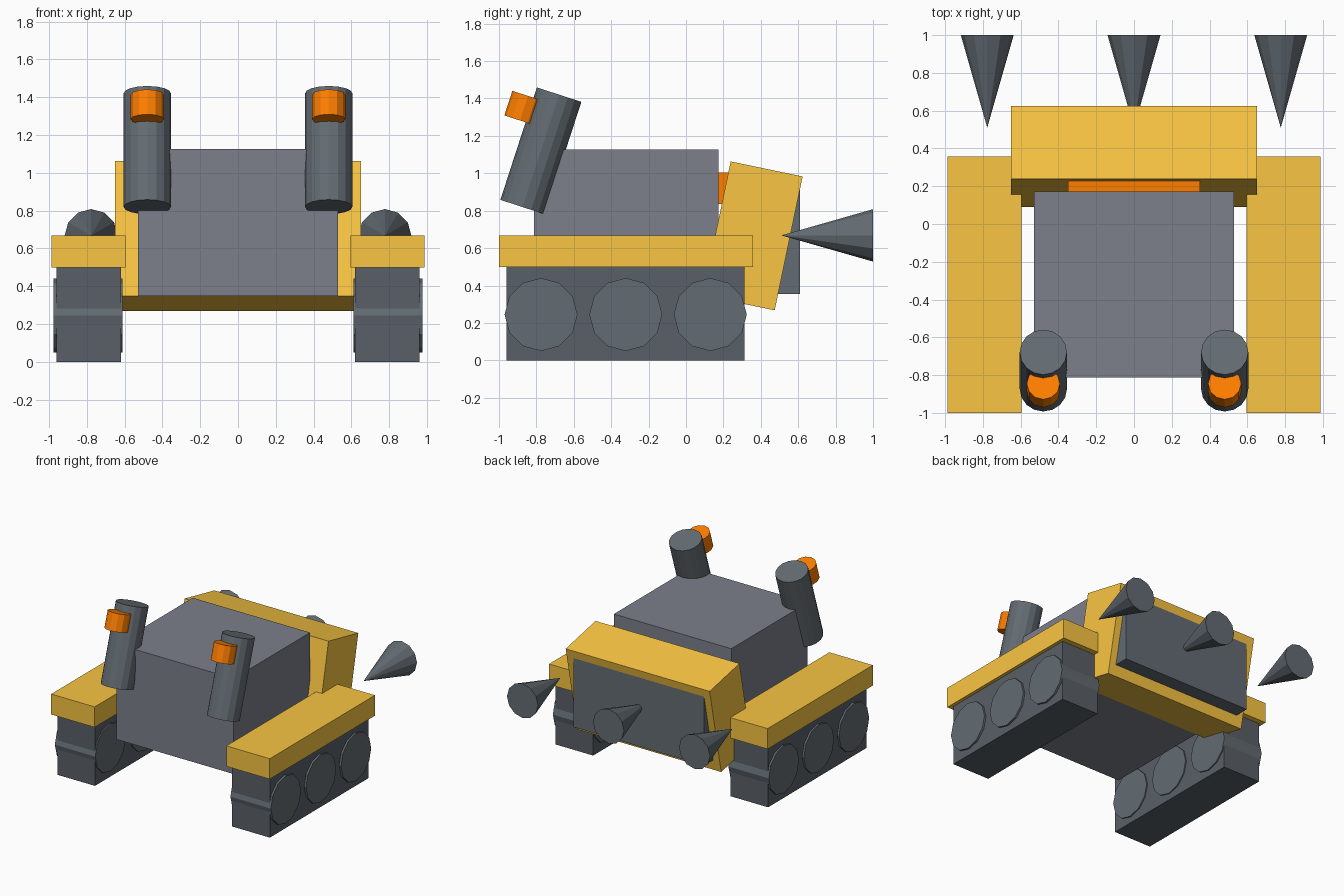
import bpy
from math import radians

if "Cube" in bpy.data.objects:
    bpy.data.objects.remove(bpy.data.objects["Cube"])


def material(name, rgb):
    m = bpy.data.materials.new(name)
    m.diffuse_color = (*rgb, 1)
    m.use_nodes = True
    m.node_tree.nodes["Principled BSDF"].inputs["Base Color"].default_value = m.diffuse_color
    return m


YELLOW = material("yellow_paint", (0.95, 0.56, 0.055))
ORANGE = material("orange_paint", (1.0, 0.21, 0.0))
HULL_GREY = material("hull_grey", (0.20, 0.215, 0.255))
TRACK_GREY = material("track_grey", (0.10, 0.115, 0.135))
STEEL = material("dark_steel", (0.125, 0.15, 0.17))


def finish(name, mat):
    ob = bpy.context.object
    ob.name = name
    ob.data.materials.append(mat)
    return ob


def box(name, lo, hi, mat, tilt=0):
    mid = [(a + b) / 2 for a, b in zip(lo, hi)]
    bpy.ops.mesh.primitive_cube_add(size=1, location=mid, rotation=(radians(tilt), 0, 0))
    ob = finish(name, mat)
    ob.scale = [b - a for a, b in zip(lo, hi)]
    return ob


def cylinder(name, sides, r, depth, loc, rot, mat):
    bpy.ops.mesh.primitive_cylinder_add(vertices=sides, radius=r, depth=depth,
                                        location=loc, rotation=[radians(a) for a in rot])
    return finish(name, mat)


def spike(name, x):
    # tip points towards -y, base at the rear
    bpy.ops.mesh.primitive_cone_add(vertices=12, radius1=0.14, depth=0.49,
                                    location=(x, 0.755, 0.668),
                                    rotation=(radians(90), 0, 0))
    return finish(name, STEEL)


# Hull
box("hull", (-0.53, -0.813, 0.348), (0.53, 0.173, 1.127), HULL_GREY)

# Tilted rear ram, its backing plate and the link to the hull
box("ram", (-0.65, 0.160, 0.300), (0.65, 0.553, 1.031), YELLOW, tilt=-11.8)
box("ram_plate", (-0.59, 0.40, 0.355), (0.59, 0.61, 0.975), STEEL)
box("ram_link", (-0.35, 0.12, 0.835), (0.35, 0.28, 1.005), ORANGE)
spike("middle_spike", 0)

for side, s in (("left", -1), ("right", 1)):
    # Track block, wheels and fender
    xs = sorted((s * 0.62, s * 0.96))
    box(f"{side}_track", (xs[0], -0.96, 0), (xs[1], 0.312, 0.5), TRACK_GREY)
    for i, y in enumerate((-0.775, -0.322, 0.13)):
        cylinder(f"{side}_wheel_{i + 1}", 12, 0.195, 0.365, (s * 0.793, y, 0.245), (0, 90, 0), STEEL)
    xs = sorted((s * 0.595, s * 0.987))
    box(f"{side}_fender", (xs[0], -1, 0.5), (xs[1], 0.357, 0.667), YELLOW)

    # Leaning exhaust pipe with a small cap beside it
    cylinder(f"{side}_exhaust", 16, 0.125, 0.632, (s * 0.48, -0.776, 1.12), (-18, 0, 0), STEEL)
    cylinder(f"{side}_exhaust_cap", 12, 0.088, 0.138, (s * 0.48, -0.866, 1.348), (-18, 0, 0), ORANGE)

    # Outer spike
    spike(f"{side}_spike", s * 0.777)
